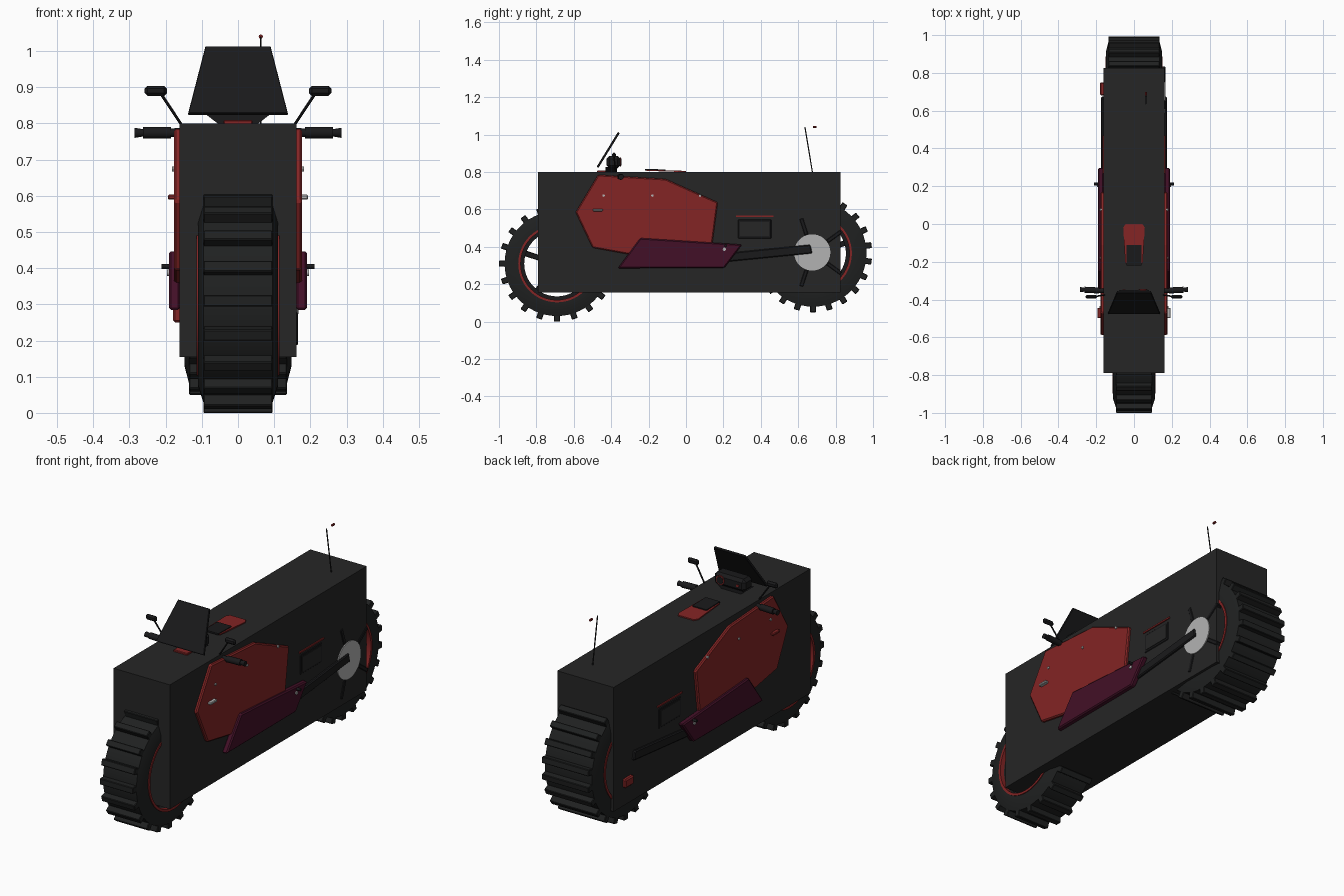
import bpy, bmesh, math
from mathutils import Vector, Matrix

cube = bpy.data.objects.get("Cube")
if cube:
    bpy.data.objects.remove(cube, do_unlink=True)


def material(name, rgb):
    m = bpy.data.materials.new(name)
    m.use_nodes = True
    m.diffuse_color = (*rgb, 1)
    m.node_tree.nodes["Principled BSDF"].inputs["Base Color"].default_value = (*rgb, 1)
    return m


BODY = material("charcoal", (0.019, 0.019, 0.019))
TYRE = material("tyre_black", (0.014, 0.015, 0.015))
TRIM = material("trim_black", (0.01, 0.01, 0.011))
RED = material("red", (0.23, 0.018, 0.018))
PURPLE = material("dark_purple", (0.055, 0.005, 0.02))
METAL = material("light_grey", (0.45, 0.45, 0.45))


def finish(name, bm, mat, bevel=0, smooth=False):
    bmesh.ops.recalc_face_normals(bm, faces=bm.faces)
    me = bpy.data.meshes.new(name)
    bm.to_mesh(me)
    bm.free()
    me.materials.append(mat)
    ob = bpy.data.objects.new(name, me)
    bpy.context.collection.objects.link(ob)
    if bevel:
        mod = ob.modifiers.new("bevel", "BEVEL")
        mod.width, mod.segments = bevel, 1
    if smooth:
        bpy.ops.object.select_all(action="DESELECT")
        ob.select_set(True)
        bpy.context.view_layer.objects.active = ob
        bpy.ops.object.shade_smooth_by_angle(angle=math.radians(35))
    return ob


def box(name, lo, hi, mat, bevel=0):
    bm = bmesh.new()
    lo, hi = Vector(lo), Vector(hi)
    size = Matrix.Diagonal((*(hi - lo), 1))
    bmesh.ops.create_cube(bm, size=1, matrix=Matrix.Translation((lo + hi) / 2) @ size)
    return finish(name, bm, mat, bevel)


def rod(name, a, b, r, mat, r2=None, sides=12):
    bm = bmesh.new()
    a, b = Vector(a), Vector(b)
    turn = (b - a).to_track_quat("Z", "Y").to_matrix().to_4x4()
    bmesh.ops.create_cone(bm, cap_ends=True, segments=sides, radius1=r, radius2=r if r2 is None else r2,
                          depth=(b - a).length, matrix=Matrix.Translation((a + b) / 2) @ turn)
    return finish(name, bm, mat, smooth=sides > 8)


def prism(name, points, offset, mat, bevel=0):
    """Extrude a flat outline of 3D points by an offset."""
    bm = bmesh.new()
    face = bm.faces.new([bm.verts.new(p) for p in points])
    ext = bmesh.ops.extrude_face_region(bm, geom=[face])
    moved = [v for v in ext["geom"] if isinstance(v, bmesh.types.BMVert)]
    bmesh.ops.translate(bm, vec=offset, verts=moved)
    return finish(name, bm, mat, bevel)


def lathe(name, profile, y, z, mat, steps=56):
    """Spin a closed (x, radius) profile about a wheel axle."""
    bm = bmesh.new()
    vs = [bm.verts.new((x, y, z + r)) for x, r in profile]
    edges = [bm.edges.new((vs[i - 1], vs[i])) for i in range(len(vs))]
    bmesh.ops.spin(bm, geom=vs + edges, cent=(0, y, z), axis=(1, 0, 0),
                   angle=math.tau, steps=steps, use_duplicate=False)
    bmesh.ops.remove_doubles(bm, verts=bm.verts, dist=1e-4)
    return finish(name, bm, mat, smooth=True)


def radial_bars(name, count, y, z, size, radius, mat, x=0, phase=0):
    """Boxes set around an axle, size = (across, along the rim, outward)."""
    bm = bmesh.new()
    for i in range(count):
        turn = Matrix.Rotation(math.tau * i / count + phase, 4, "X")
        bmesh.ops.create_cube(bm, size=1, matrix=Matrix.Translation((x, y, z)) @ turn
                              @ Matrix.Translation((0, 0, radius)) @ Matrix.Diagonal((*size, 1)))
    return finish(name, bm, mat, 0.003)


def wheel(side, y, z, half, tread, outer, count):
    core = outer - 0.03
    lathe(side + "_tyre", [(-half, 0.205), (-half, 0.235), (-tread, core), (tread, core),
                           (half, 0.235), (half, 0.205), (half - 0.02, 0.195), (0.02 - half, 0.195)],
          y, z, TYRE)
    radial_bars(side + "_tread_blocks", count, y, z, (2 * tread, 0.032, 0.045), outer - 0.0225, TYRE)
    for s in (-1, 1):
        inner, edge = s * (half - 0.02), s * (half + 0.004)
        lathe(side + "_rim_ring", [(inner, 0.194), (edge, 0.194), (edge, 0.207), (inner, 0.207)], y, z, RED)
    lathe(side + "_rim", [(-0.06, 0.175), (0.06, 0.175), (0.06, 0.2), (-0.06, 0.2)], y, z, TRIM)
    radial_bars(side + "_spokes", 5, y, z, (0.06, 0.03, 0.16), 0.1, TRIM)
    rod(side + "_hub", (-half, y, z), (half, y, z), 0.05, TRIM, sides=20)


# Body and wheels
box("main_body", (-0.162, -0.79, 0.155), (0.162, 0.825, 0.8), BODY)
wheel("front", -0.69, 0.31, 0.111, 0.096, 0.31, 20)
wheel("rear", 0.68, 0.365, 0.148, 0.135, 0.315, 22)

# Rear hub disc and spoke ends on the left side
rod("hub_disc", (0.14, 0.675, 0.37), (0.167, 0.675, 0.37), 0.097, METAL, sides=40)
radial_bars("hub_spoke_ends", 5, 0.675, 0.37, (0.03, 0.02, 0.09), 0.145, TRIM, x=0.151, phase=math.pi / 2)

# Parts repeated on both sides
FAIRING = [(-0.47, 0.785), (-0.11, 0.763), (0.17, 0.638), (0.14, 0.41),
           (-0.28, 0.355), (-0.5, 0.395), (-0.59, 0.585)]
LOWER = [(-0.245, 0.447), (0.3, 0.412), (0.205, 0.287), (-0.365, 0.285)]
for s, side in ((1, "left_"), (-1, "right_")):
    prism(side + "fairing", [(s * 0.155, y, z) for y, z in FAIRING], (s * 0.022, 0, 0), RED, 0.006)
    prism(side + "lower_panel", [(s * 0.16, y, z) for y, z in LOWER], (s * 0.031, 0, 0), PURPLE, 0.006)
    for y in (-0.44, -0.18, 0.075):
        rod(side + "fairing_bolt", (s * 0.17, y, 0.674), (s * 0.182, y, 0.674), 0.007, METAL, sides=8)
    box(side + "marker_lamp", (min(s * 0.17, s * 0.194), -0.498, 0.59),
        (max(s * 0.17, s * 0.194), -0.445, 0.603), METAL if s > 0 else RED, 0.003)

    # Foot peg, swing arm and side vent
    rod(side + "foot_peg", (s * 0.18, 0.212, 0.405), (s * 0.212, 0.212, 0.405), 0.007, TRIM)
    rod(side + "peg_bolt", (s * 0.18, 0.205, 0.387), (s * 0.196, 0.205, 0.387), 0.009, METAL)
    arm = [(0.2, 0.365), (0.665, 0.412), (0.675, 0.365), (0.2, 0.318)]
    prism(side + "swing_arm", [(s * 0.15, y, z) for y, z in arm], (s * 0.025, 0, 0), TRIM, 0.005)
    x0, x1 = sorted((s * 0.155, s * 0.165))
    box(side + "vent_frame", (x0, 0.278, 0.445), (x1, 0.456, 0.546), TRIM, 0.003)
    x0, x1 = sorted((s * 0.16, s * 0.168))
    box(side + "vent_cover", (x0, 0.29, 0.457), (x1, 0.444, 0.534), BODY)
    box(side + "vent_stripe", (x0, 0.268, 0.559), (x1, 0.468, 0.567), RED)

    # Handlebar grip, bar end and mirror
    rod(side + "handlebar", (s * 0.14, -0.355, 0.776), (s * 0.19, -0.352, 0.774), 0.012, TRIM)
    rod(side + "grip", (s * 0.185, -0.352, 0.774), (s * 0.262, -0.348, 0.774), 0.016, TRIM)
    rod(side + "bar_end", (s * 0.262, -0.348, 0.774), (s * 0.286, -0.347, 0.774), 0.01, TRIM, 0.014)
    rod(side + "mirror_stalk", (s * 0.152, -0.375, 0.79), (s * 0.213, -0.385, 0.882), 0.004, TRIM, sides=8)
    x0, x1 = sorted((s * 0.196, s * 0.258))
    box(side + "mirror", (x0, -0.395, 0.876), (x1, -0.375, 0.904), TRIM, 0.008)

# Rear lamp low on the right side
box("side_rear_lamp", (-0.18, 0.68, 0.25), (-0.155, 0.75, 0.295), RED, 0.006)

# Windscreen
screen = [(-0.138, -0.478, 0.828), (0.138, -0.478, 0.828), (0.09, -0.364, 1.014), (-0.09, -0.364, 1.014)]
prism("windscreen", screen, (0, 0.01, -0.006), TRIM, 0.002)

# Instrument cluster with round dial and warning lamp
prism("screen_base", [(s * x, -0.43, z) for s, x, z in
                      ((-1, 0.09, 0.826), (-1, 0.055, 0.799), (1, 0.055, 0.799), (1, 0.09, 0.826))],
      (0, 0.06, 0), TRIM)
box("instrument_cluster", (-0.09, -0.425, 0.82), (0.09, -0.35, 0.885), TRIM, 0.015)
rod("dial_ring", (0.048, -0.352, 0.853), (0.048, -0.347, 0.853), 0.024, RED, sides=20)
rod("dial_face", (0.048, -0.35, 0.853), (0.048, -0.345, 0.853), 0.019, TRIM, sides=20)
box("warning_lamp", (-0.06, -0.352, 0.845), (-0.045, -0.347, 0.855), RED)
box("front_red_block", (-0.04, -0.475, 0.795), (0.04, -0.42, 0.809), RED, 0.003)

# Tank cover on top
cover = [(-0.046, -0.21, 0.806), (0.046, -0.21, 0.806), (0.057, -0.02, 0.8), (0.045, 0, 0.8),
         (-0.045, 0, 0.8), (-0.057, -0.02, 0.8)]
prism("tank_cover", cover, (0, 0, 0.006), RED)
prism("tank_cap", [(-0.041, -0.22, 0.808), (0.041, -0.22, 0.808), (0.041, -0.11, 0.806), (-0.041, -0.11, 0.806)],
      (0, 0, 0.008), TRIM)

# Aerial and its red tip
rod("aerial", (0.063, 0.676, 0.798), (0.063, 0.636, 1.04), 0.003, TRIM, sides=6)
rod("aerial_tip", (0.063, 0.68, 1.04), (0.063, 0.698, 1.04), 0.006, RED, sides=8)
